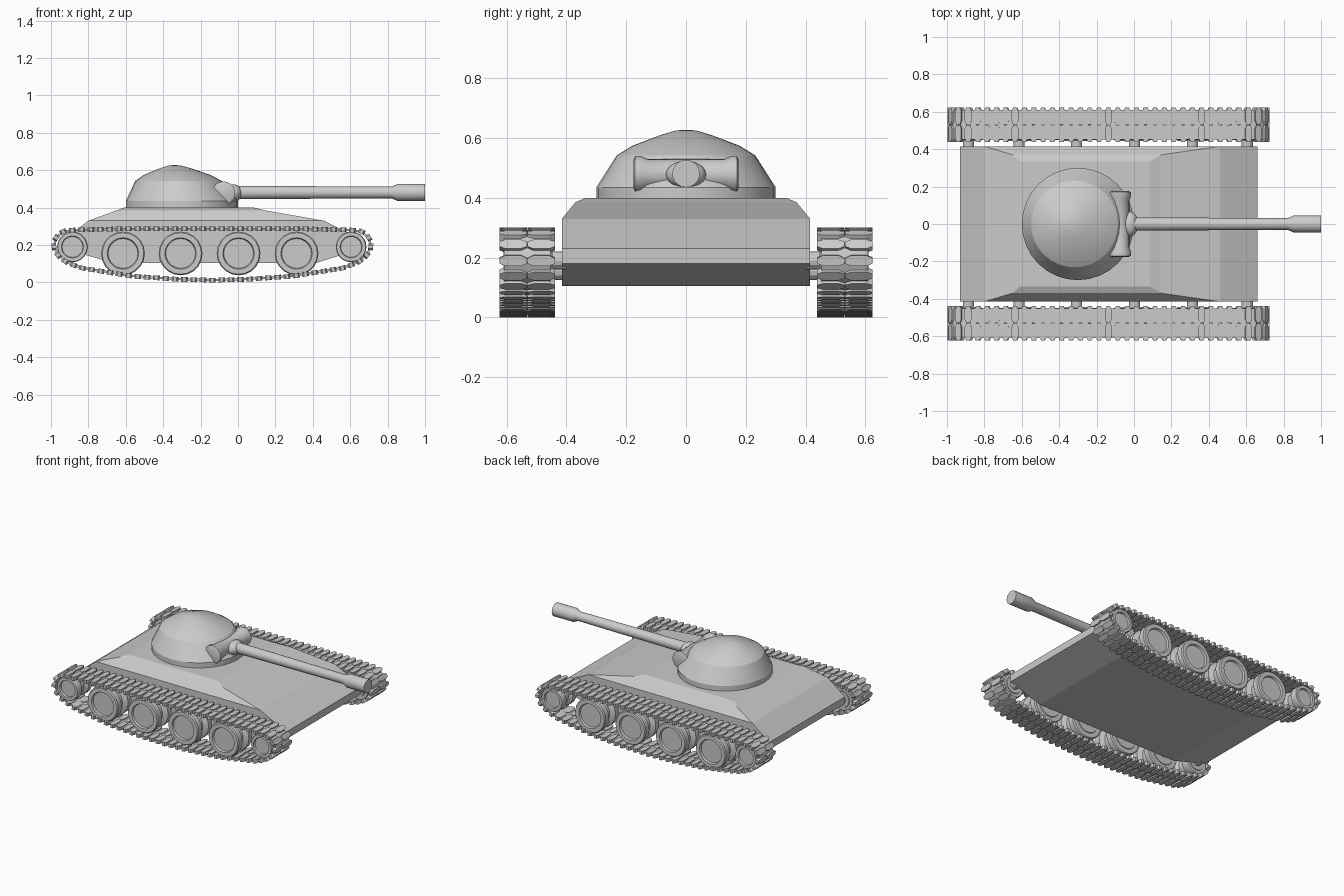
import bpy, bmesh, math
from mathutils import Vector, Matrix

if "Cube" in bpy.data.objects:
    bpy.data.objects.remove(bpy.data.objects["Cube"])


def finish(name, bm, smooth=None):
    bmesh.ops.recalc_face_normals(bm, faces=bm.faces[:])
    me = bpy.data.meshes.new(name)
    bm.to_mesh(me)
    bm.free()
    ob = bpy.data.objects.new(name, me)
    bpy.context.collection.objects.link(ob)
    if smooth:
        bpy.ops.object.select_all(action='DESELECT')
        ob.select_set(True)
        bpy.context.view_layer.objects.active = ob
        bpy.ops.object.shade_smooth_by_angle(angle=math.radians(smooth))
    return ob


def loft(bm, rings):
    """Skin a stack of point rings and cap both ends."""
    loops = [[bm.verts.new(p) for p in r] for r in rings]
    n = len(loops[0])
    for a, b in zip(loops, loops[1:]):
        for i in range(n):
            j = (i + 1) % n
            bm.faces.new((a[i], a[j], b[j], b[i]))
    bm.faces.new(loops[0])
    bm.faces.new(loops[-1])


def circle(r, n):
    return [(r * math.cos(2 * math.pi * i / n), r * math.sin(2 * math.pi * i / n)) for i in range(n)]


def lathe_y(bm, x, z, profile, n):
    loft(bm, [[(x + a, y, z + b) for a, b in circle(r, n)] for y, r in profile])


# hull: stacked rectangles (z, rear x, front x, half width)
bm = bmesh.new()
loft(bm, [[(a, -w, z), (b, -w, z), (b, w, z), (a, w, z)] for z, a, b, w in (
    (.105, -.67, .42, .415), (.18, -.93, .66, .415), (.23, -.93, .66, .415),
    (.33, -.80, .46, .415), (.385, -.65, .145, .37), (.40, -.61, .085, .335))])
finish("hull", bm)

# turret: rings drifting rearwards (z, centre x, radius)
bm = bmesh.new()
loft(bm, [[(cx + a, b, z) for a, b in circle(r, 32)] for z, cx, r in (
    (.395, -.3, .3), (.435, -.3, .3), (.542, -.318, .232),
    (.575, -.325, .178), (.61, -.335, .085), (.625, -.34, .035), (.627, -.34, .012))])
finish("turret", bm, 20)

# gun mantlet: cross drum with flanged ends
bm = bmesh.new()
half = [(.176, .048), (.17, .062), (.152, .062), (.128, .052)]
lathe_y(bm, -.077, .478, [(-y, r) for y, r in half] + [(y, r) for y, r in reversed(half)], 20)
finish("mantlet", bm, 25)

# rounded collar around the gun root
bm = bmesh.new()
bmesh.ops.create_uvsphere(bm, u_segments=20, v_segments=12, radius=1,
                          matrix=Matrix.Translation((-.023, 0, .478)) @ Matrix.Diagonal((.046, .067, .046, 1)))
finish("gun_collar", bm, 30)

# barrel with muzzle sleeve
bm = bmesh.new()
loft(bm, [[(x, a, .481 + b) for a, b in circle(r, 20)] for x, r in (
    (-.05, .036), (.3, .034), (.82, .031), (.855, .046), (1.0, .046))])
finish("gun_barrel", bm, 30)

# track centre line: front half mirrored about the track centre
CX = -.137
front = [(.0, .287), (.49, .286), (.74, .28), (.797, .272), (.835, .24), (.848, .195), (.83, .15),
         (.78, .108), (.70, .078), (.43, .034), (.18, .017), (0, .013)]
path = front + [(-x, z) for x, z in reversed(front[1:-1])]
path = [Vector((CX + x, 0, z)) for x, z in path]
LINKS = 72


def at(d):
    d %= total
    for a, b, l in segs:
        if d <= l:
            return a.lerp(b, d / l)
        d -= l
    return path[0]


segs = [(a, b, (b - a).length) for a, b in zip(path, path[1:] + path[:1])]
total = sum(s[2] for s in segs)
pitch = total / LINKS


def link_frame(d, y):
    p = at(d)
    t = (at(d + pitch * .5) - at(d - pitch * .5)).normalized()
    m = Matrix((t, Vector((0, 1, 0)), t.cross(Vector((0, 1, 0))))).transposed().to_4x4()
    return Matrix.Translation((p.x, y, p.z)) @ m


def block(bm, m, outline, h0, h1):
    loft(bm, [[m @ Vector((a, b, h)) for a, b in outline] for h in (h0, h1)])


pad = [(-.018, -.026), (-.009, -.046), (.009, -.046), (.018, -.026),
       (.018, .026), (.009, .046), (-.009, .046), (-.018, .026)]
bar = [(-.017, -.078), (.017, -.078), (.017, .078), (-.017, .078)]

# wheel profiles: outward y offset, radius factor; twin discs with a groove and dished face
wheel = [(.445, .68), (.45, .7), (.45, .95), (.458, 1), (.495, 1), (.51, .72), (.55, .72),
         (.565, 1), (.602, 1), (.61, .95), (.61, .72), (.597, .68)]

for side, label in ((-1, "right"), (1, "left")):
    bm = bmesh.new()
    for i in range(LINKS):
        for k in (-1, 1):
            block(bm, link_frame(i * pitch, side * .531 + k * .047), pad, -.012, .013)
        block(bm, link_frame((i + .5) * pitch, side * .531), bar, -.006, .005)
    finish(label + "_track", bm)

    for i, (x, z, r) in enumerate([(-.885, .19, .082), (-.615, .155, .117), (-.307, .155, .117),
                                   (.003, .155, .117), (.313, .155, .117), (.605, .19, .082)]):
        bm = bmesh.new()
        lathe_y(bm, x, z, [(side * y, r * f) for y, f in wheel], 20)
        # axle reaching the hull
        lathe_y(bm, x, z, [(side * .40, .03), (side * .45, .03)], 12)
        finish(f"{label}_wheel_{i + 1}", bm, 25)
